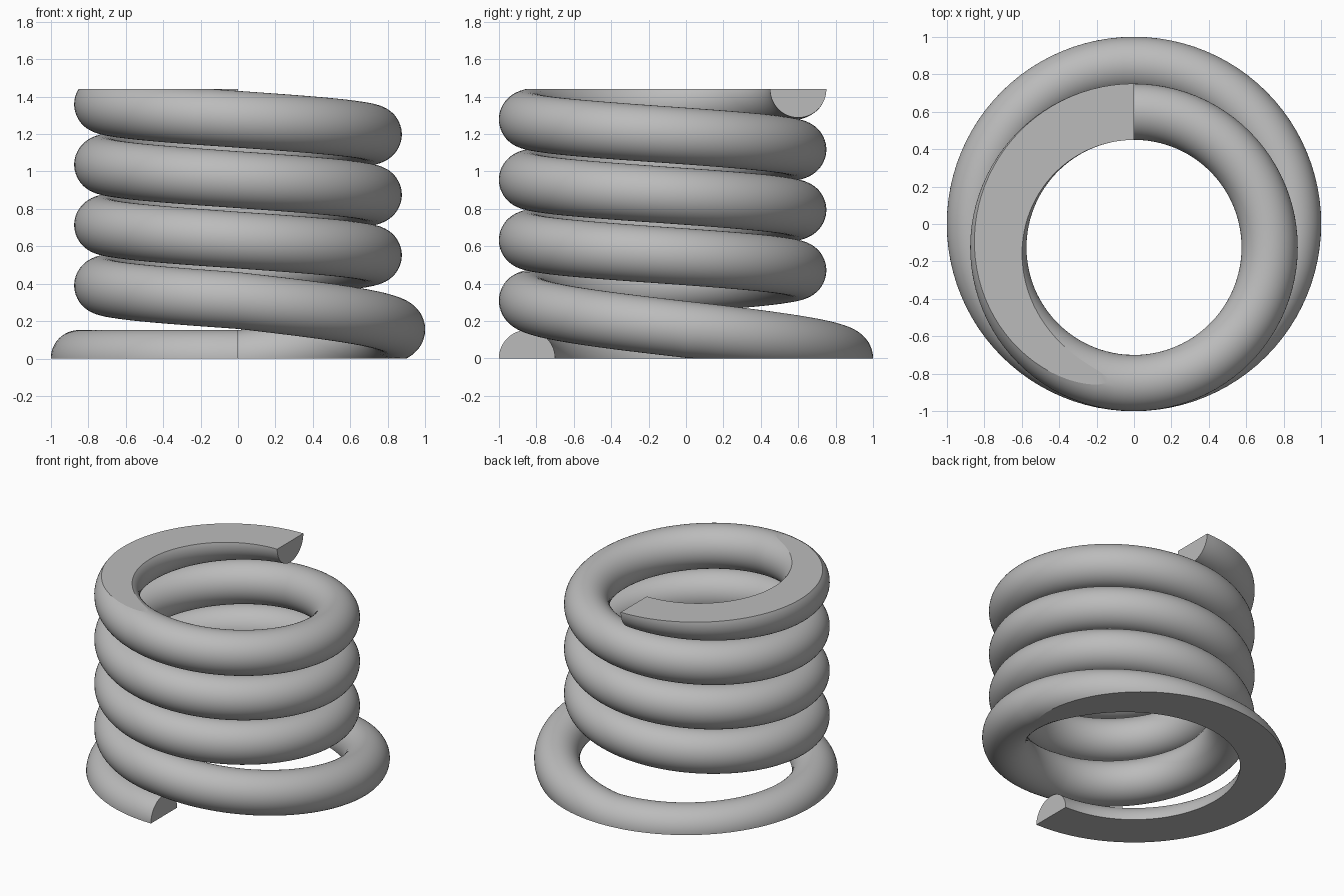
import bpy, bmesh
from math import pi, cos, sin, acos

if "Cube" in bpy.data.objects:
    bpy.data.objects.remove(bpy.data.objects["Cube"])

WIRE = 0.152          # wire radius
HEIGHT = 1.44         # plane of the ground top end
BASE_R, COIL_R = 0.85, 0.725
PITCH = 0.325
BASE_RISE = 0.31      # climb over the second half of the wide base turn
TURNS = 4.5
SIDES, STEPS = 48, 96

steel = bpy.data.materials.new("grey_steel")
steel.use_nodes = True
colour = (0.5, 0.5, 0.5, 1)
steel.diffuse_color = colour
steel.node_tree.nodes["Principled BSDF"].inputs["Base Color"].default_value = colour


def wire_centre(t):
    """Radius, y offset of the axis and height after t turns."""
    if t <= 1:
        return BASE_R, 0, BASE_RISE * max(0, 2 * t - 1)
    z = BASE_RISE + (HEIGHT - BASE_RISE) * (t - 1) / (TURNS - 1)
    return COIL_R, COIL_R - BASE_R, z


def section(t):
    """Round wire section, ground flat where it passes the bottom or top plane."""
    radius, y0, z = wire_centre(t)
    top = t > TURNS / 2
    room = HEIGHT - z if top else z
    gap = max(pi / SIDES, acos(min(1, max(0, room / WIRE))))
    start = (pi / 2 if top else -pi / 2) + gap
    angles = [start + (2 * pi - 2 * gap) * k / (SIDES - 1) for k in range(SIDES)]
    if top:
        angles = angles[SIDES // 2:] + angles[:SIDES // 2]
    turn = -pi / 2 - 2 * pi * t
    points = []
    for a in angles:
        r = radius + WIRE * 0.99 * cos(a)
        points.append((r * cos(turn), y0 + r * sin(turn), z + WIRE * sin(a)))
    return points


# Sweep the section along the coil
bm = bmesh.new()
count = int(TURNS * STEPS)
rings = [[bm.verts.new(p) for p in section(i / STEPS)] for i in range(count + 1)]
for a, b in zip(rings, rings[1:]):
    for k in range(SIDES):
        n = (k + 1) % SIDES
        bm.faces.new((a[k], a[n], b[n], b[k]))

# Cut wire ends
bm.faces.new(rings[0])
bm.faces.new(rings[-1])
bmesh.ops.recalc_face_normals(bm, faces=bm.faces)

mesh = bpy.data.meshes.new("coil_spring")
bm.to_mesh(mesh)
bm.free()
mesh.materials.append(steel)
spring = bpy.data.objects.new("coil_spring", mesh)
bpy.context.collection.objects.link(spring)

# Smooth wire with crisp ground ends
bpy.ops.object.select_all(action='DESELECT')
spring.select_set(True)
bpy.context.view_layer.objects.active = spring
bpy.ops.object.shade_smooth_by_angle(angle=pi / 14)
